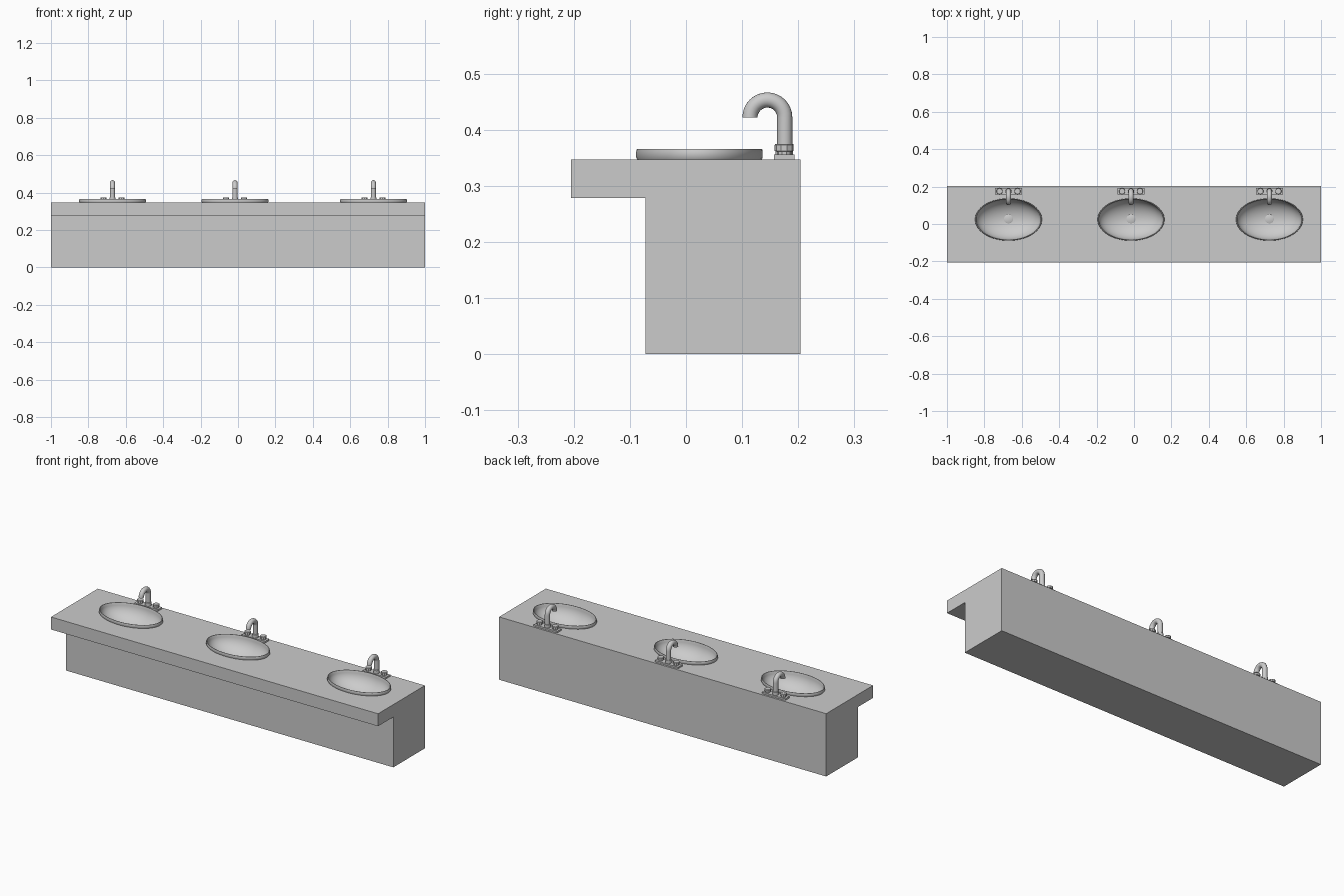
import bpy, bmesh, math
from mathutils import Vector

if "Cube" in bpy.data.objects:
    bpy.data.objects.remove(bpy.data.objects["Cube"])

TOP = 0.347          # counter height
SINK_Y, SX, SY = 0.024, 0.179, 0.113
TAP_Y = 0.175


def make(name, bm, smooth=None):
    bmesh.ops.recalc_face_normals(bm, faces=bm.faces)
    me = bpy.data.meshes.new(name)
    bm.to_mesh(me)
    bm.free()
    ob = bpy.data.objects.new(name, me)
    bpy.context.collection.objects.link(ob)
    if smooth:
        bpy.ops.object.select_all(action='DESELECT')
        ob.select_set(True)
        bpy.context.view_layer.objects.active = ob
        bpy.ops.object.shade_smooth_by_angle(angle=math.radians(smooth))
    return ob


def skin(bm, rings, cap_start=False, cap_end=True):
    """Join rings of points into a tube."""
    vs = [[bm.verts.new(p) for p in r] for r in rings]
    n = len(vs[0])
    for a, b in zip(vs, vs[1:]):
        for i in range(n):
            j = (i + 1) % n
            bm.faces.new((a[i], a[j], b[j], b[i]))
    if cap_start:
        bm.faces.new(vs[0])
    if cap_end:
        bm.faces.new(vs[-1])


def lathe(profile, x, y, sx=1, sy=1, n=24, cap_start=False):
    bm = bmesh.new()
    angles = [2 * math.pi * (i + 0.5) / n for i in range(n)]
    skin(bm, [[(x + sx * r * math.cos(a), y + sy * r * math.sin(a), z)
               for a in angles] for r, z in profile], cap_start)
    return bm


# counter: L-shaped section extruded along x
section = [(-0.072, 0), (0.204, 0), (0.204, TOP), (-0.205, TOP),
           (-0.205, 0.278), (-0.072, 0.278)]
bm = bmesh.new()
skin(bm, [[(x, y, z) for y, z in section] for x in (-1, 1)], True)
counter = make("counter", bm)

# bowl curve, from the rim down to the drain
bowl = [(0.96 * math.cos(t), 0.362 - 0.09 * math.sin(t))
        for t in [math.radians(a) for a in range(0, 85, 7)]]
rim = [(0.975, TOP - 0.002), (1.0, 0.351), (1.0, 0.361), (0.99, 0.3655), (0.97, 0.3655)]

for k, x in enumerate((-0.671, -0.016, 0.724), 1):
    # hole in the counter, slightly larger than the bowl
    cut = [(0.975, 0.4)] + [(r + 0.012, z - 0.002) for r, z in bowl]
    cutter = make("hole_cutter", lathe(cut, x, SINK_Y, SX, SY, 48, True))
    cutter.hide_render = True
    mod = counter.modifiers.new("hole", 'BOOLEAN')
    mod.operation = 'DIFFERENCE'
    mod.solver = 'EXACT'
    mod.object = cutter
    bpy.context.view_layer.objects.active = counter
    bpy.ops.object.modifier_apply(modifier=mod.name)
    bpy.data.objects.remove(cutter)

    # oval basin and drain
    make(f"basin_{k}", lathe(rim + bowl, x, SINK_Y, SX, SY, 48), 40)
    drain = [(0.024, 0.268), (0.024, 0.276), (0.021, 0.2775)]
    make(f"drain_{k}", lathe(drain, x, SINK_Y + 0.003), 30)

    # tap base plate
    bm = bmesh.new()
    bmesh.ops.create_cube(bm, size=1)
    for v in bm.verts:
        v.co = Vector((x, TAP_Y, TOP + 0.004)) + Vector(
            (v.co.x * 0.143, v.co.y * 0.037, v.co.z * 0.01))
    make(f"tap_plate_{k}", bm)

    # two knobs
    knob = [(0.013, 0.35), (0.013, 0.361), (0.017, 0.362), (0.017, 0.373), (0.0155, 0.375)]
    for side, dx in (("left", -0.048), ("right", 0.048)):
        make(f"{side}_knob_{k}", lathe(knob, x + dx, TAP_Y, n=10), 25)

    # collar and curved spout
    collar = [(0.016, 0.35), (0.016, 0.373), (0.0135, 0.375)]
    make(f"collar_{k}", lathe(collar, x, TAP_Y), 40)
    R, r, zc = 0.031, 0.0135, 0.422
    path = [(TAP_Y + 0.001, 0.37, 0)]
    for i in range(17):
        a = math.pi * i / 16
        path.append((TAP_Y + 0.001 - R + R * math.cos(a), zc + R * math.sin(a), a))
    bm = bmesh.new()
    skin(bm, [[(x + r * math.sin(u), y + r * math.cos(u) * math.cos(a),
                z + r * math.cos(u) * math.sin(a))
               for u in [2 * math.pi * i / 20 for i in range(20)]]
              for y, z, a in path], True)
    make(f"spout_{k}", bm, 40)
